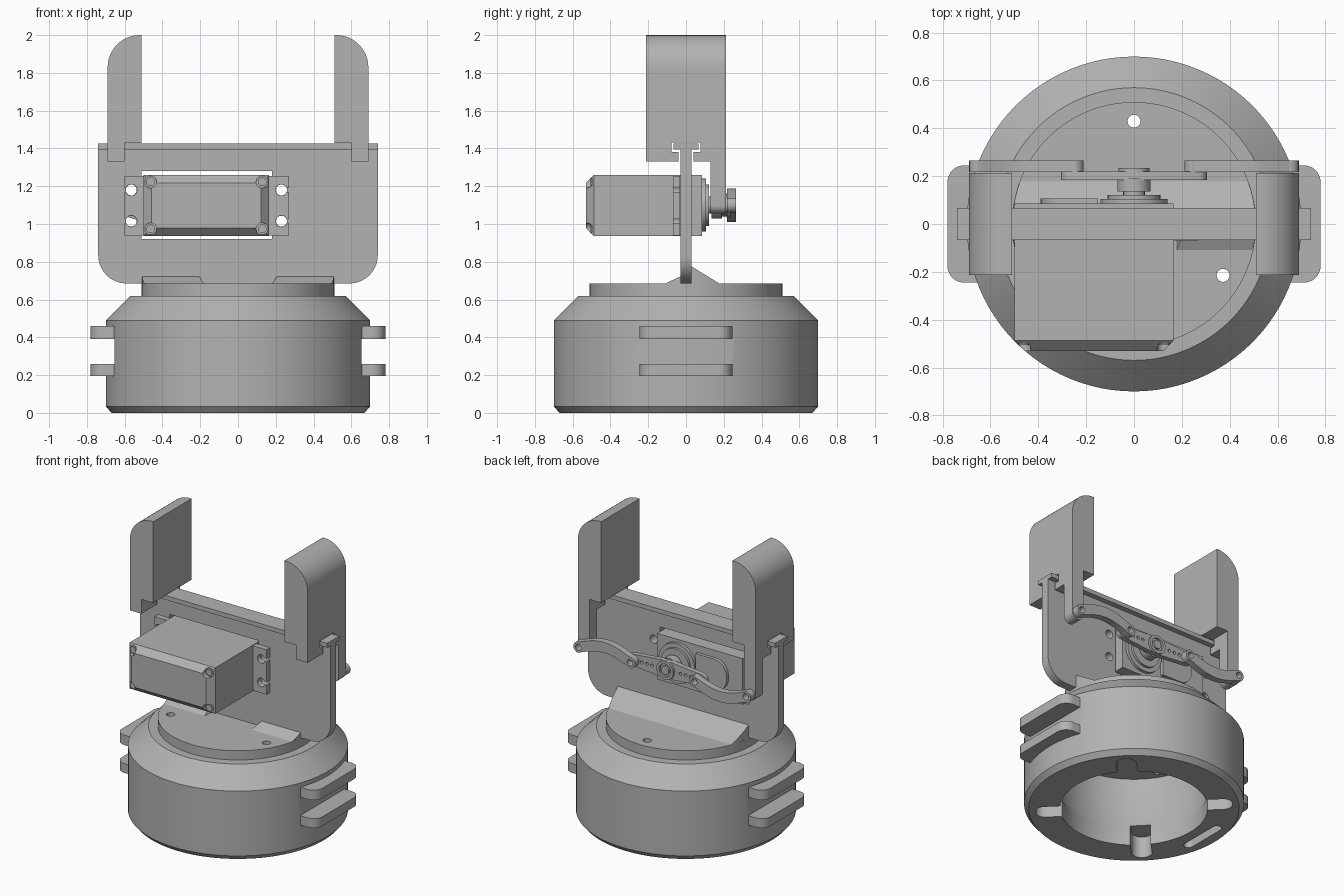
import bpy, bmesh, math
from mathutils import Matrix

cube = bpy.data.objects.get("Cube")
if cube:
    bpy.data.objects.remove(cube)

grey = bpy.data.materials.new("plain grey")
grey.use_nodes = True
COLOR = (0.45, 0.45, 0.45, 1)
grey.diffuse_color = COLOR
grey.node_tree.nodes["Principled BSDF"].inputs["Base Color"].default_value = COLOR


def add(name, bm):
    bmesh.ops.recalc_face_normals(bm, faces=bm.faces)
    me = bpy.data.meshes.new(name)
    bm.to_mesh(me)
    bm.free()
    me.materials.append(grey)
    ob = bpy.data.objects.new(name, me)
    bpy.context.scene.collection.objects.link(ob)
    return ob


def prism(name, pts, axis, a, b):
    """Extrude a 2D outline along an axis from a to b."""
    place = {"x": lambda u, v, w: (w, u, v),
             "y": lambda u, v, w: (u, w, v),
             "z": lambda u, v, w: (u, v, w)}[axis]
    bm = bmesh.new()
    low = [bm.verts.new(place(u, v, a)) for u, v in pts]
    high = [bm.verts.new(place(u, v, b)) for u, v in pts]
    bm.faces.new(low)
    bm.faces.new(high)
    n = len(pts)
    for i in range(n):
        j = (i + 1) % n
        bm.faces.new((low[i], low[j], high[j], high[i]))
    return add(name, bm)


def arc(u, v, r, start, end, n=10):
    return [(u + r * math.cos(math.radians(start + (end - start) * i / n)),
             v + r * math.sin(math.radians(start + (end - start) * i / n))) for i in range(n + 1)]


def rrect(u0, u1, v0, v1, bl=0, br=0, tr=0, tl=0):
    """Rectangle outline with a radius for each corner."""
    pts = []
    for u, v, r, du, dv, s in ((u0, v0, bl, 1, 1, 180), (u1, v0, br, -1, 1, 270),
                               (u1, v1, tr, -1, -1, 0), (u0, v1, tl, 1, -1, 90)):
        pts += arc(u + du * r, v + dv * r, r, s, s + 90) if r else [(u, v)]
    return pts


def rod(name, u, v, r, axis, a, b, n=48):
    return prism(name, arc(u, v, r, 0, 360, n)[:-1], axis, a, b)


def box(name, x0, x1, y0, y1, z0, z1):
    return prism(name, rrect(x0, x1, y0, y1), "z", z0, z1)


def boolean(ob, tools, mode="DIFFERENCE"):
    for tool in tools:
        mod = ob.modifiers.new("cut", "BOOLEAN")
        mod.operation, mod.solver, mod.object = mode, "EXACT", tool
    bpy.context.view_layer.update()
    dg = bpy.context.evaluated_depsgraph_get()
    me = bpy.data.meshes.new_from_object(ob.evaluated_get(dg))
    ob.modifiers.clear()
    ob.data = me
    for tool in tools:
        bpy.data.objects.remove(tool)
    return ob


def mount_holes():
    return [rod("cutter", 0.43 * math.cos(math.radians(d)), 0.43 * math.sin(math.radians(d)),
                0.027, "z", 0.3, 0.9, 24) for d in (90, 210, 330)]


# Hollow round base
profile = [(0, .62), (.57, .62), (.7, .49), (.7, .035), (.67, 0), (.47, 0),
           (.47, .12), (.5, .18), (.5, .5), (0, .5)]
bm = bmesh.new()
vs = [bm.verts.new((r, 0, z)) for r, z in profile]
edges = [bm.edges.new(p) for p in zip(vs, vs[1:])]
bmesh.ops.spin(bm, geom=vs + edges, cent=(0, 0, 0), axis=(0, 0, 1),
               angle=2 * math.pi, steps=96, use_merge=True)
bmesh.ops.remove_doubles(bm, verts=bm.verts, dist=1e-4)
base = add("base_housing", bm)
cutters = mount_holes()
for s in (-1, 1):
    cutters.append(box("cutter", min(s * .655, s), max(s * .655, s), -.4, .4, .26, .39))
for k in range(4):
    notch = prism("cutter", rrect(.4, .63, -.065, .065, 0, .06, .06, 0), "z", -.1, .15)
    notch.data.transform(Matrix.Rotation(math.radians(45 + 90 * k), 4, "Z"))
    cutters.append(notch)
cutters.append(prism("cutter", rrect(-.6, -.54, -.17, .17, .029, .029, .029, .029), "z", -.1, .15))
boolean(base, cutters)

# Side tabs on the base
for side, s in (("left", 1), ("right", -1)):
    outline = [(s * x, y) for x, y in rrect(.6, .78, -.245, .245, 0, .07, .07, 0)]
    for level, z0, z1 in (("lower", .195, .26), ("upper", .39, .46)):
        prism(f"{side}_{level}_tab", outline, "z", z0, z1)

# Top disk with the sloped supports that hold the upright plate
boolean(rod("top_disk", 0, 0, .51, "z", .615, .685, 96), mount_holes())
for name, pts in (("rear_support", [(.03, .68), (.185, .68), (.03, .775)]),
                  ("front_support", [(-.03, .68), (-.12, .68), (-.03, .722)])):
    ob = prism(name, pts, "x", -.6, .6)
    boolean(ob, [rod("cutter", 0, 0, .509, "z", .6, .9, 96)], "INTERSECT")
    if name == "front_support":
        gap = prism("cutter", [(-.17, .67), (.17, .67), (.21, .73), (-.21, .73)], "y", -.3, -.029)
        boolean(ob, [gap])

# Upright plate with a window for the motor, and the guide rail on top
EARS = [(x, z) for x in (-.565, .23) for z in (1.015, 1.18)]
plate = prism("upright_plate", rrect(-.74, .74, .685, 1.41, .15, .15), "y", -.03, .03)
boolean(plate, [box("cutter", -.51, .18, -.2, .2, .92, 1.28)]
        + [rod("cutter", x, z, .029, "y", -.2, .2, 24) for x, z in EARS])
box("guide_rail", -.74, .74, -.067, .067, 1.395, 1.425)

# Motor body with a chamfered end cap
bm = bmesh.new()
rings = []
for y, i in ((-.53, .042), (-.488, 0), (.085, 0)):
    rings.append([bm.verts.new((x, y, z)) for x, z in
                  rrect(-.50 + i, .165 - i, .937 + i, 1.26 - i)])
for a, b in zip(rings, rings[1:]):
    for i in range(4):
        bm.faces.new((a[i], a[(i + 1) % 4], b[(i + 1) % 4], b[i]))
bm.faces.new(rings[0])
bm.faces.new(rings[-1])
body = add("motor_body", bm)
CORNERS = [(x, z) for x in (-.463, .128) for z in (.974, 1.223)]
boolean(body, [rod("cutter", x, z, .032, "y", -.6, -.495, 24) for x, z in CORNERS])
for x, z in CORNERS:
    rod("motor_screw", x, z, .023, "y", -.5, -.515 + .01, 20)

# Mounting ears with open screw slots
ears = box("motor_ears", -.60, .27, -.07, -.031, .94, 1.255)
slots = [rod("cutter", x, z, .03, "y", -.2, .1, 24) for x, z in EARS]
for x, z in EARS:
    slots.append(box("cutter", x if x > 0 else -.7, .4 if x > 0 else x,
                     -.2, .1, z - .011, z + .011))
boolean(ears, slots)

# Gear cover and output shaft
rod("gear_cover", 0, 1.1, .14, "y", .08, .105)
rod("gear_cover_step", 0, 1.1, .11, "y", .1, .122)
prism("gear_cover_side", rrect(-.39, -.15, .99, 1.21, .1, 0, 0, .1), "y", .08, .107)
rod("output_shaft", 0, 1.1, .045, "y", .11, .15)
rod("horn_hub", 0, 1.1, .07, "y", .135, .19)

# Two-ended horn
half = [(.045, 1.04)] + arc(.265, 1.1, .04, -75, 75) + [(.045, 1.16)]
horn = prism("motor_horn", half + [(-x, 2.2 - z) for x, z in half], "y", .185, .22)
boolean(horn, [rod("cutter", s * x, 1.1, .011, "y", .1, .3, 16)
               for s in (-1, 1) for x in (.11, .15, .19)])
ring = rod("horn_collar", 0, 1.1, .065, "y", .215, .235)
boolean(ring, [rod("cutter", 0, 1.1, .045, "y", .2, .3, 32)])
rod("horn_screw", 0, 1.1, .03, "y", .215, .235, 24)

# Curved links and sliding grippers, one per side
for side, s in (("left", 1), ("right", -1)):
    steps = 16
    mid = [(.25 + .4 * i / steps, 1.1 + s * .052 * math.sin(math.pi * i / steps))
           for i in range(steps + 1)]
    pts = ([(x, z + .037) for x, z in mid] + arc(.65, 1.1, .039, 80, -80)
           + [(x, z - .037) for x, z in reversed(mid)] + arc(.25, 1.1, .039, 260, 100))
    link = prism(f"{side}_link", [(s * x, z) for x, z in pts], "y", .218, .265)
    boolean(link, [rod("cutter", s * x, 1.1, .022, "y", .1, .4, 20) for x in (.25, .65)])

    pts = [(.51, 1.43), (.6, 1.43), (.6, 1.33), (.69, 1.33)] + arc(.52, 1.83, .17, 0, 90, 16) + [(.51, 2)]
    grip = prism(f"{side}_gripper", [(s * x, z) for x, z in pts], "y", -.213, .213)
    boolean(grip, [box("cutter", -.8, .8, -.077, .077, 1.38, 1.432),
                   box("cutter", -.8, .8, -.04, .04, 1.3, 1.4)])
    leg = [(s * x, z) for x, z in rrect(.6, .69, 1.055, 1.36, .044, .044)]
    prism(f"{side}_gripper_leg", leg, "y", .13, .213)

# Smooth round surfaces, keep hard edges
for ob in bpy.context.scene.objects:
    ob.select_set(ob.type == "MESH")
bpy.context.view_layer.objects.active = base
bpy.ops.object.shade_smooth_by_angle(angle=math.radians(28))
